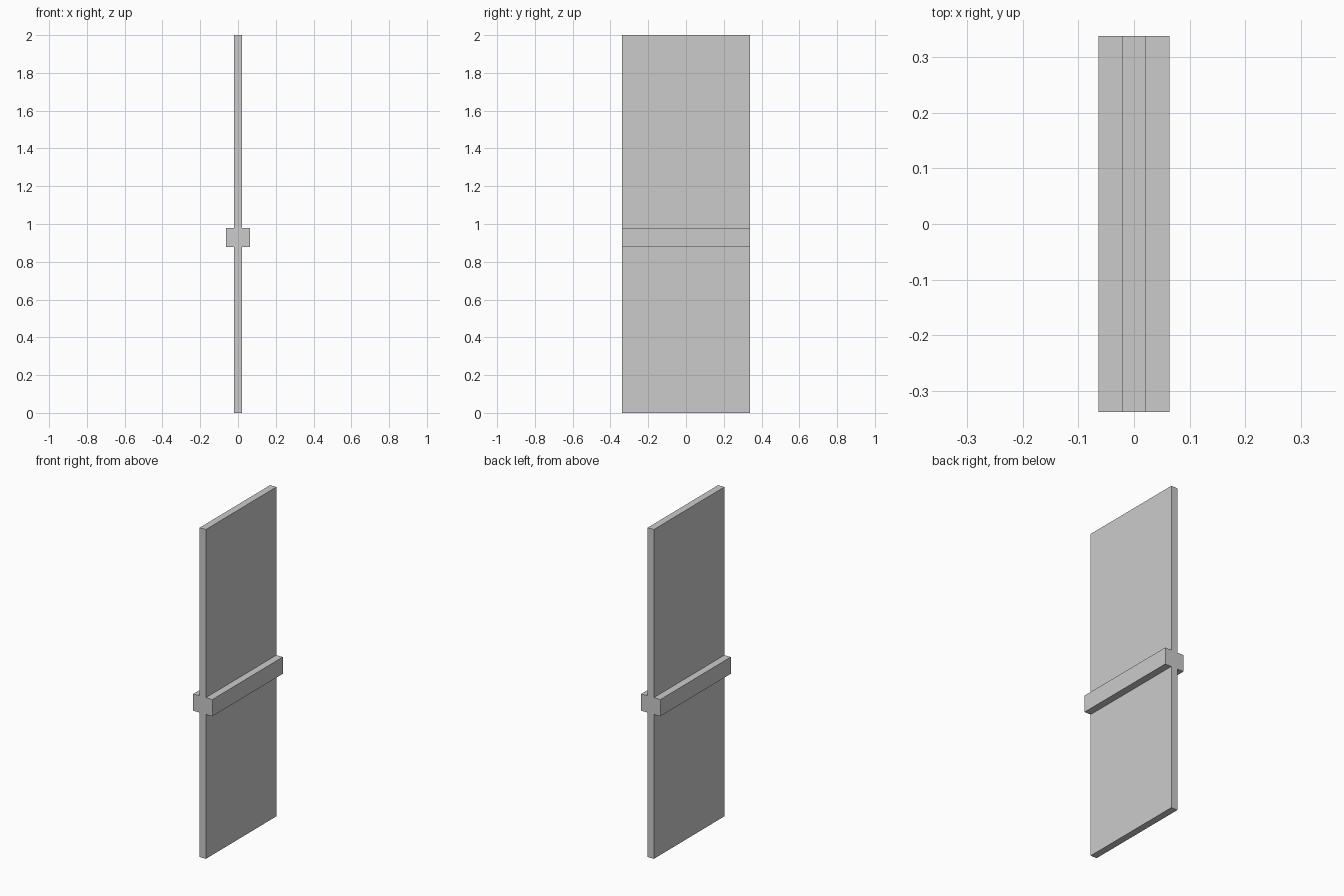
import bpy, bmesh

if "Cube" in bpy.data.objects:
    bpy.data.objects.remove(bpy.data.objects["Cube"])

PANEL_X, BAR_X, HALF_Y = 0.021, 0.064, 0.338
BAR_LOW, BAR_HIGH, TOP = 0.877, 0.979, 2.0

# Right half of the cross-shaped outline, mirrored to the left
half = [(PANEL_X, 0), (PANEL_X, BAR_LOW), (BAR_X, BAR_LOW),
        (BAR_X, BAR_HIGH), (PANEL_X, BAR_HIGH), (PANEL_X, TOP)]
outline = half + [(-x, z) for x, z in reversed(half)]

# Panel with raised middle rail, extruded along its width
bm = bmesh.new()
face = bm.faces.new([bm.verts.new((x, -HALF_Y, z)) for x, z in outline])
result = bmesh.ops.extrude_face_region(bm, geom=[face], use_keep_orig=True)
new_verts = [g for g in result["geom"] if isinstance(g, bmesh.types.BMVert)]
bmesh.ops.translate(bm, verts=new_verts, vec=(0, 2 * HALF_Y, 0))
bmesh.ops.recalc_face_normals(bm, faces=bm.faces)

mesh = bpy.data.meshes.new("panel_with_rail")
bm.to_mesh(mesh)
bm.free()
bpy.context.collection.objects.link(bpy.data.objects.new("panel_with_rail", mesh))
